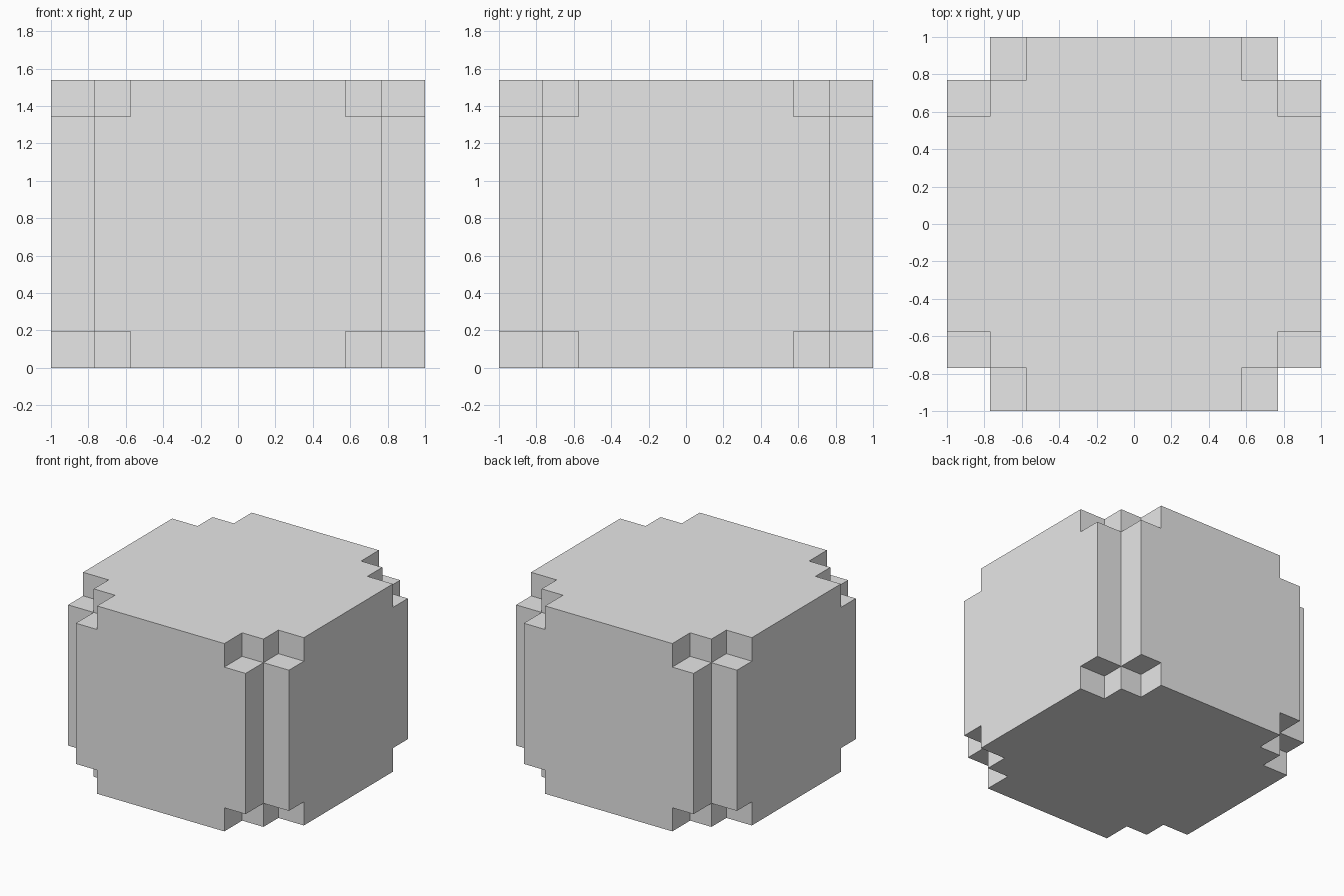
import bpy
import bmesh
from itertools import product

OUT, HALF, CUT = 1.0, 0.769, 0.576      # wall reach, body half size, corner notch start

default = bpy.data.objects.get("Cube")
if default:
    bpy.data.objects.remove(default, do_unlink=True)

# Plain grey material
grey = bpy.data.materials.new("plain_grey")
grey.use_nodes = True
colour = (0.8, 0.8, 0.8, 1)
grey.diffuse_color = colour
grey.node_tree.nodes["Principled BSDF"].inputs["Base Color"].default_value = colour

# Grid planes that bound every step of the block
wide = [-OUT, -HALF, -CUT, CUT, HALF, OUT]
planes = [wide, wide, wide[1:-1]]


def filled(cell):
    """True where the body or one of its four notched side slabs is solid."""
    if any(not 0 <= i < len(p) - 1 for i, p in zip(cell, planes)):
        return False
    x, y, z = (abs(p[i] + p[i + 1]) / 2 for i, p in zip(cell, planes))
    if x > HALF and y > HALF:
        return False
    notch = max(x, y) > HALF and min(x, y) > CUT and z > CUT
    return not notch


# Skin the solid cells, then merge coplanar faces
bm = bmesh.new()
for cell in product(*(range(len(p) - 1) for p in planes)):
    if not filled(cell):
        continue
    for axis, side in product(range(3), (0, 1)):
        beyond = list(cell)
        beyond[axis] += 2 * side - 1
        if filled(beyond):
            continue
        corners = []
        for u, v in ((0, 0), (1, 0), (1, 1), (0, 1)):
            step = [0, 0, 0]
            step[axis], step[axis - 2], step[axis - 1] = side, u, v
            corners.append([p[i + s] for p, i, s in zip(planes, cell, step)])
        if not side:
            corners.reverse()
        bm.faces.new([bm.verts.new(c) for c in corners])
bmesh.ops.remove_doubles(bm, verts=bm.verts, dist=0.0001)
bmesh.ops.dissolve_limit(bm, angle_limit=0.01, verts=bm.verts, edges=bm.edges)
bmesh.ops.recalc_face_normals(bm, faces=bm.faces)
bmesh.ops.translate(bm, verts=bm.verts, vec=(0, 0, HALF))

mesh = bpy.data.meshes.new("notched_block")
bm.to_mesh(mesh)
bm.free()
mesh.materials.append(grey)
block = bpy.data.objects.new("notched_block", mesh)
bpy.context.collection.objects.link(block)
